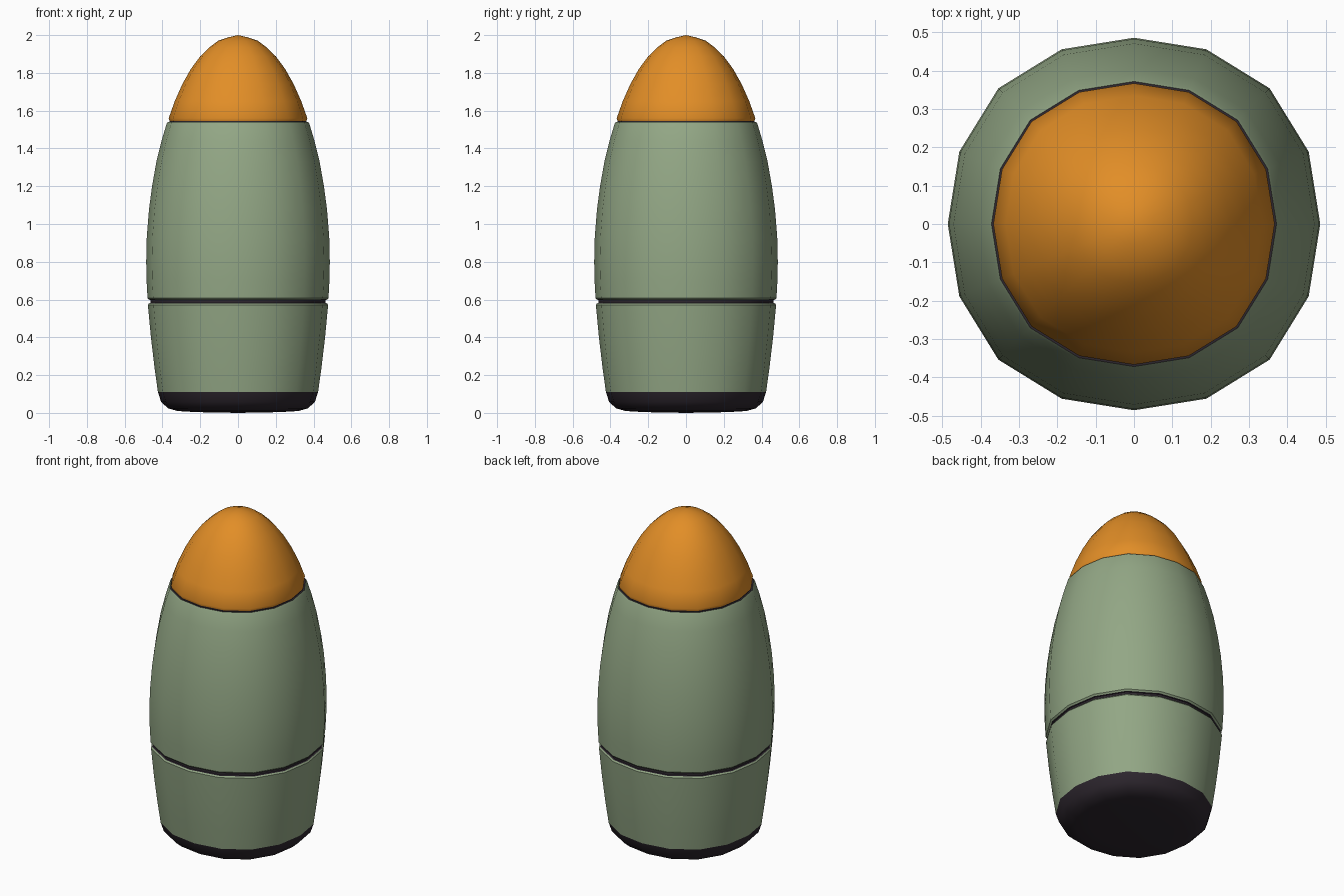
import bpy, bmesh, math

if "Cube" in bpy.data.objects:
    bpy.data.objects.remove(bpy.data.objects["Cube"])

SIDES = 16


def material(name, rgb):
    m = bpy.data.materials.new(name)
    m.diffuse_color = (*rgb, 1)
    m.use_nodes = True
    m.node_tree.nodes["Principled BSDF"].inputs["Base Color"].default_value = m.diffuse_color
    return m


green = material("sage green", (0.29, 0.385, 0.235))
orange = material("orange", (0.76, 0.27, 0.02))
dark = material("dark plum", (0.027, 0.02, 0.028))


def lathe(name, profile, mat):
    """Spin (radius, z) points; the section bulges slightly on the diagonals."""
    bm = bmesh.new()
    rings = []
    for r, z in profile:
        if r == 0:
            rings.append([bm.verts.new((0, 0, z))] * SIDES)
            continue
        ring = []
        for i in range(SIDES):
            a = 2 * math.pi * i / SIDES
            k = r * (1 + 0.03 * math.sin(2 * a) ** 2)
            ring.append(bm.verts.new((k * math.cos(a), k * math.sin(a), z)))
        rings.append(ring)
    for lo, hi in zip(rings, rings[1:]):
        for i in range(SIDES):
            j = (i + 1) % SIDES
            corners = list(dict.fromkeys((lo[i], lo[j], hi[j], hi[i])))
            bm.faces.new(corners).smooth = True
    me = bpy.data.meshes.new(name)
    bm.to_mesh(me)
    bm.free()
    me.materials.append(mat)
    me.set_sharp_from_angle(angle=math.radians(40))
    ob = bpy.data.objects.new(name, me)
    bpy.context.collection.objects.link(ob)
    return ob


# Dark rounded base
lathe("base", [(0, 0), (0.22, 0.004), (0.32, 0.01), (0.37, 0.024),
               (0.407, 0.058), (0.424, 0.11)], dark)

# Lower shell
lathe("lower_body", [(0.424, 0.11), (0.442, 0.24), (0.461, 0.4),
                     (0.476, 0.56), (0.477, 0.572), (0.471, 0.58)], green)

# Recessed seam between the two shells
lathe("middle_seam", [(0.471, 0.58), (0.463, 0.583), (0.463, 0.597),
                      (0.471, 0.6)], dark)

# Upper shell
lathe("upper_body", [(0.471, 0.6), (0.479, 0.608), (0.484, 0.7),
                     (0.486, 0.8), (0.483, 0.93), (0.471, 1.08),
                     (0.455, 1.2), (0.432, 1.33), (0.405, 1.44),
                     (0.378, 1.53), (0.372, 1.54)], green)

# Thin seam below the nose
lathe("nose_seam", [(0.372, 1.54), (0.363, 1.541), (0.363, 1.546)], dark)

# Rounded nose cap
lathe("nose", [(0.363, 1.546), (0.367, 1.56), (0.335, 1.65), (0.295, 1.74),
               (0.25, 1.82), (0.2, 1.888), (0.153, 1.934),
               (0.105, 1.97), (0.052, 1.988), (0, 2.0)], orange)
